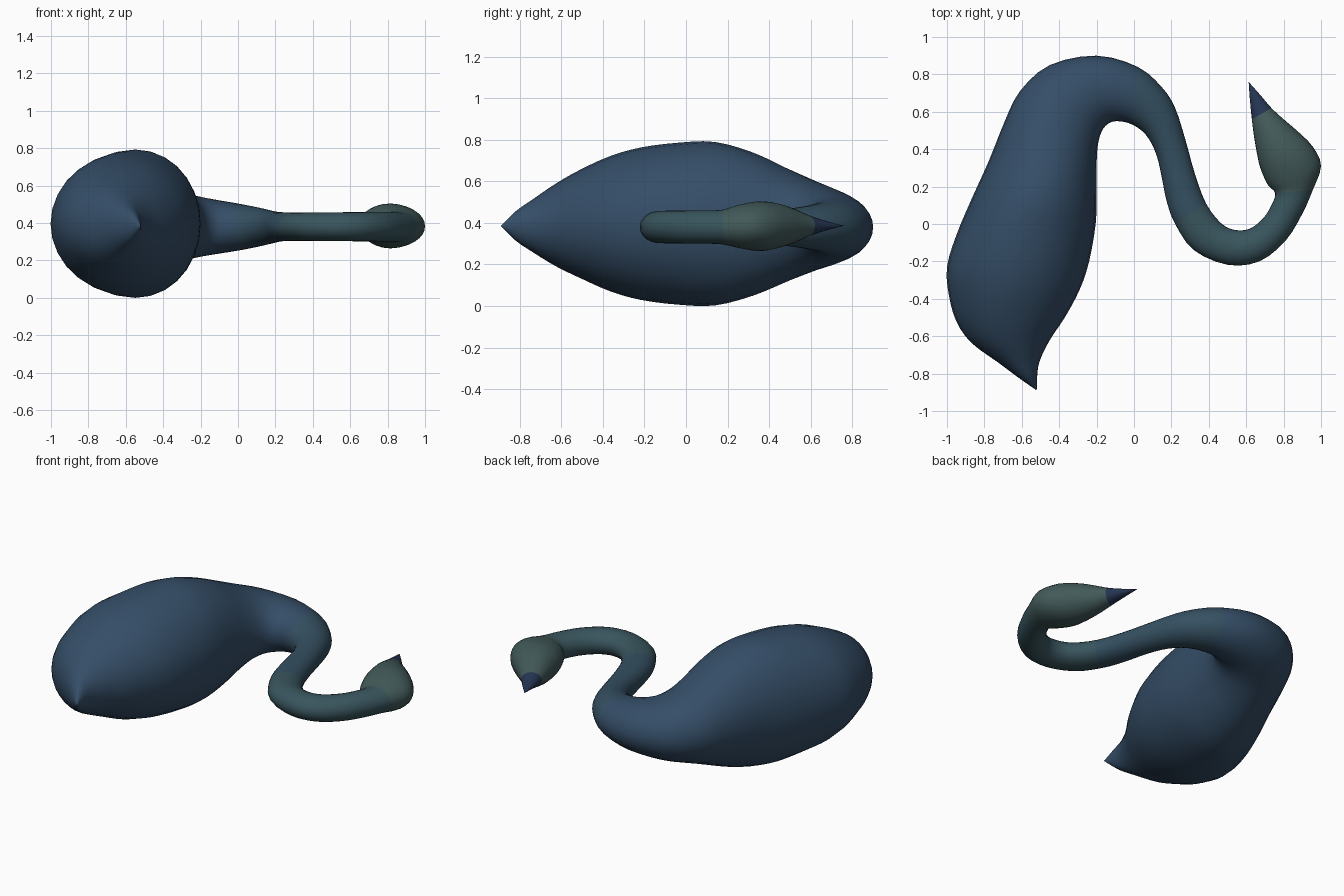
import bpy, bmesh, math
from mathutils import Vector

if "Cube" in bpy.data.objects:
    bpy.data.objects.remove(bpy.data.objects["Cube"])

SIDES = 28
STEPS = 3

# The bird lies on its side. Cross-sections from tail to beak:
# outer x, y, inner x, y, half height, centre height
BODY = [
    (-.52, -.89, -.52, -.89, .0, .385), (-.62, -.82, -.518, -.82, .07, .385),
    (-.72, -.745, -.505, -.735, .125, .386), (-.87, -.635, -.45, -.62, .198, .39),
    (-.95, -.52, -.37, -.50, .26, .395), (-.99, -.38, -.29, -.35, .325, .396),
    (-1.0, -.23, -.24, -.20, .367, .396), (-.95, -.06, -.205, .0, .39, .396),
    (-.87, .13, -.20, .15, .393, .396), (-.775, .34, -.20, .30, .345, .394),
    (-.695, .54, -.195, .41, .277, .39), (-.61, .71, -.175, .49, .22, .386),
    (-.45, .85, -.14, .535, .18, .381), (-.20, .90, -.09, .55, .15, .379),
]
NECK = [
    (.02, .84, -.01, .532, .125, .378), (.15, .73, .065, .475, .105, .378),
    (.22, .62, .12, .37, .09, .378), (.275, .45, .15, .24, .08, .379),
    (.325, .27, .175, .12, .077, .38), (.385, .11, .22, .0, .076, .38),
    (.465, .005, .32, -.14, .076, .38), (.54, -.032, .50, -.218, .077, .38),
    (.62, -.025, .67, -.20, .078, .38), (.69, .03, .81, -.09, .079, .38),
    (.735, .10, .90, .055, .08, .38),
]
HEAD = [
    (.755, .165, .955, .18, .083, .38), (.715, .21, 1.0, .31, .105, .383),
    (.675, .30, .955, .415, .12, .384), (.655, .39, .87, .50, .106, .386),
    (.64, .48, .80, .56, .08, .386),
]
BEAK = [
    (.63, .56, .735, .62, .05, .386), (.62, .66, .675, .69, .022, .386),
    (.613, .76, .613, .76, .0, .386),
]


def spline(p0, p1, p2, p3, t):
    return [0.5 * (2 * b + (c - a) * t + (2 * a - 5 * b + 4 * c - d) * t * t
                   + (3 * b - a - 3 * c + d) * t ** 3)
            for a, b, c, d in zip(p0, p1, p2, p3)]


def material(name, rgb):
    m = bpy.data.materials.new(name)
    m.diffuse_color = (*rgb, 1)
    m.use_nodes = True
    m.node_tree.nodes["Principled BSDF"].inputs["Base Color"].default_value = m.diffuse_color
    return m


# Smoothly interpolated sections, each span tagged with its colour
sections = BODY + NECK + HEAD + BEAK
n = len(sections)
colour = [0] * len(BODY) + [1] * 5 + [2] * (len(NECK) - 5) + [3] * len(HEAD) + [4] * len(BEAK)
fine = []
for i in range(n - 1):
    quad = [sections[max(0, min(n - 1, i + k))] for k in (-1, 0, 1, 2)]
    fine += [(spline(*quad, s / STEPS), colour[i]) for s in range(STEPS)]

# Loft elliptical rings along the bird, closed by a point at tail and beak
bm = bmesh.new()
tail, tip = (bm.verts.new((s[0], s[1], s[5])) for s in (sections[0], sections[-1]))
rings = []
for (ax, ay, bx, by, h, z), col in fine[1:]:
    a, b = Vector((ax, ay, z)), Vector((bx, by, z))
    ring = []
    for k in range(SIDES):
        t = 2 * math.pi * k / SIDES
        p = (a + b) / 2 + (b - a) / 2 * math.cos(t)
        ring.append(bm.verts.new(p + Vector((0, 0, h * math.sin(t)))))
    rings.append((ring, col))

for k in range(SIDES):
    j = (k + 1) % SIDES
    bm.faces.new((tail, rings[0][0][k], rings[0][0][j]))
    for (r, col), (s, _) in zip(rings, rings[1:]):
        bm.faces.new((r[k], s[k], s[j], r[j])).material_index = col
    last, col = rings[-1]
    bm.faces.new((last[k], tip, last[j])).material_index = col
bmesh.ops.recalc_face_normals(bm, faces=bm.faces)

mesh = bpy.data.meshes.new("bird_body_neck_and_head")
bm.to_mesh(mesh)
bm.free()
for name, rgb in (("body_blue", (.035, .075, .135)), ("lower_neck", (.035, .08, .12)),
                  ("upper_neck", (.04, .09, .11)), ("head_green", (.055, .10, .10)),
                  ("beak_navy", (.018, .035, .085))):
    mesh.materials.append(material(name, rgb))
bird = bpy.data.objects.new("bird_body_neck_and_head", mesh)
bpy.context.collection.objects.link(bird)
bpy.context.view_layer.objects.active = bird
bird.select_set(True)
bpy.ops.object.shade_smooth_by_angle(angle=math.radians(40))
